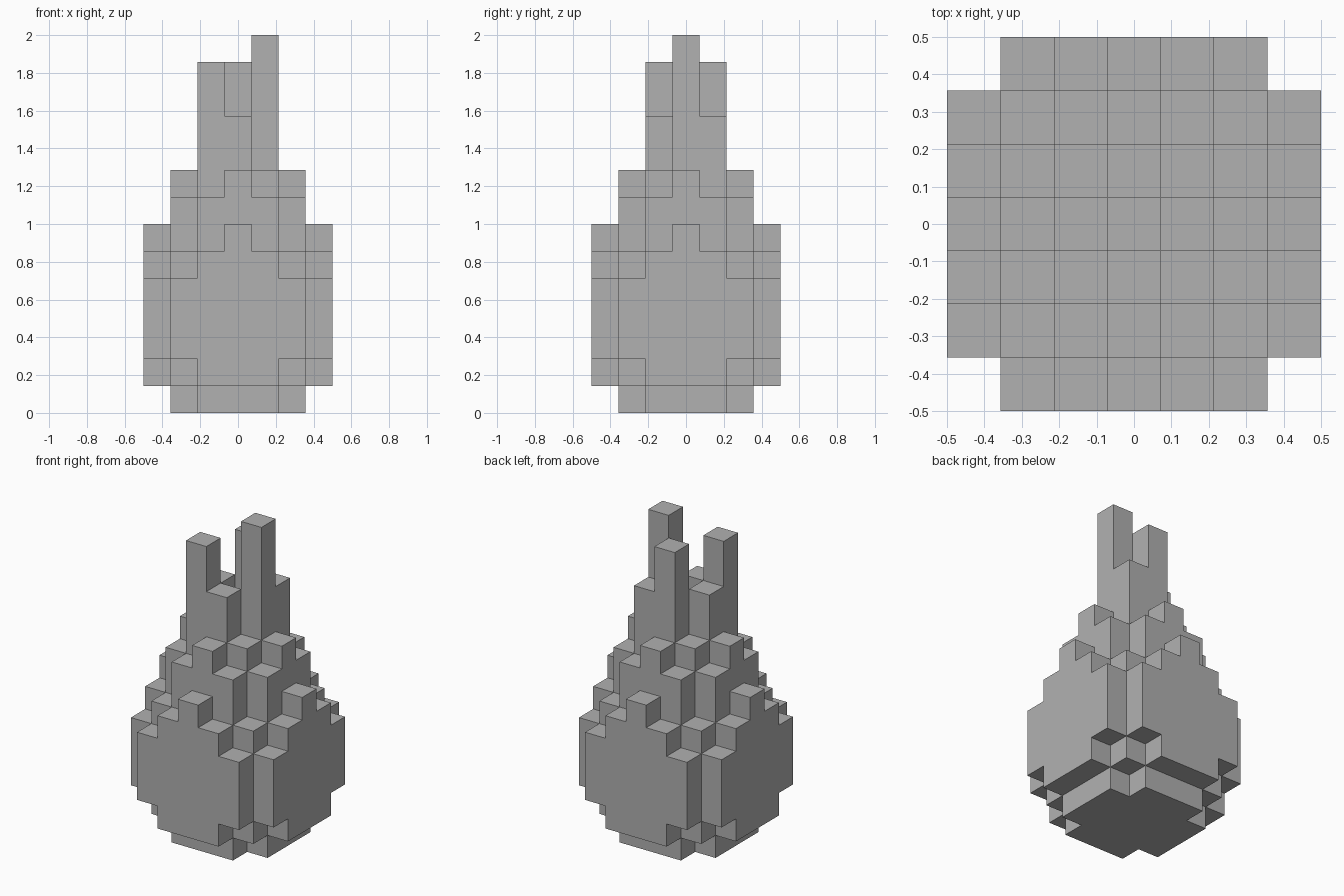
import bpy, bmesh
from mathutils import Vector

cube = bpy.data.objects.get("Cube")
if cube:
    bpy.data.objects.remove(cube, do_unlink=True)

U = 1 / 7          # edge length of one block
SPLIT = 9          # level where the round body ends and the spikes begin

# Body column (bottom, top) by sorted distance from the centre; four-fold symmetric
BODY = {
    (0, 3): (1, 7), (1, 3): (1, 6), (2, 3): (2, 5),
    (0, 2): (0, 9), (1, 2): (0, 8), (2, 2): (1, 6),
}
# Spike tops, by column
SPIKES = {
    (1, 0): 14, (-1, -1): 13, (0, 1): 13,
    (0, -1): 11, (1, 1): 11, (-1, 0): 11, (0, 0): 10,
}

cells = set()
for x in range(-3, 4):
    for y in range(-3, 4):
        near, far = sorted((abs(x), abs(y)))
        if near == 3:
            continue
        low, high = BODY.get((near, far), (0, SPLIT))
        high = max(high, SPIKES.get((x, y), 0))
        cells.update((x, y, z) for z in range(low, high))

grey = bpy.data.materials.new("plain_grey")
grey.use_nodes = True
grey.diffuse_color = (0.44, 0.44, 0.44, 1)
bsdf = next(n for n in grey.node_tree.nodes if n.type == 'BSDF_PRINCIPLED')
bsdf.inputs["Base Color"].default_value = grey.diffuse_color


def skin(name, part):
    """Cover the exposed sides of the part's blocks with flat faces."""
    bm = bmesh.new()
    for cell in part:
        centre = Vector(cell) + Vector((0, 0, 0.5))
        for axis in range(3):
            for sign in (-1, 1):
                n = Vector((0, 0, 0))
                n[axis] = sign
                if tuple(int(c + d) for c, d in zip(cell, n)) in cells:
                    continue
                a = Vector((0, 0, 0))
                a[(axis + 1) % 3] = 1
                b = n.cross(a)
                corners = (a + b, b - a, -a - b, a - b)
                bm.faces.new([bm.verts.new((centre + (n + c) / 2) * U) for c in corners])
    bmesh.ops.remove_doubles(bm, verts=bm.verts, dist=U / 100)
    bmesh.ops.dissolve_limit(bm, angle_limit=0.01, verts=bm.verts, edges=bm.edges)
    mesh = bpy.data.meshes.new(name)
    bm.to_mesh(mesh)
    bm.free()
    mesh.materials.append(grey)
    obj = bpy.data.objects.new(name, mesh)
    bpy.context.collection.objects.link(obj)


skin("round_body", [c for c in cells if c[2] < SPLIT])
skin("top_spikes", [c for c in cells if c[2] >= SPLIT])
